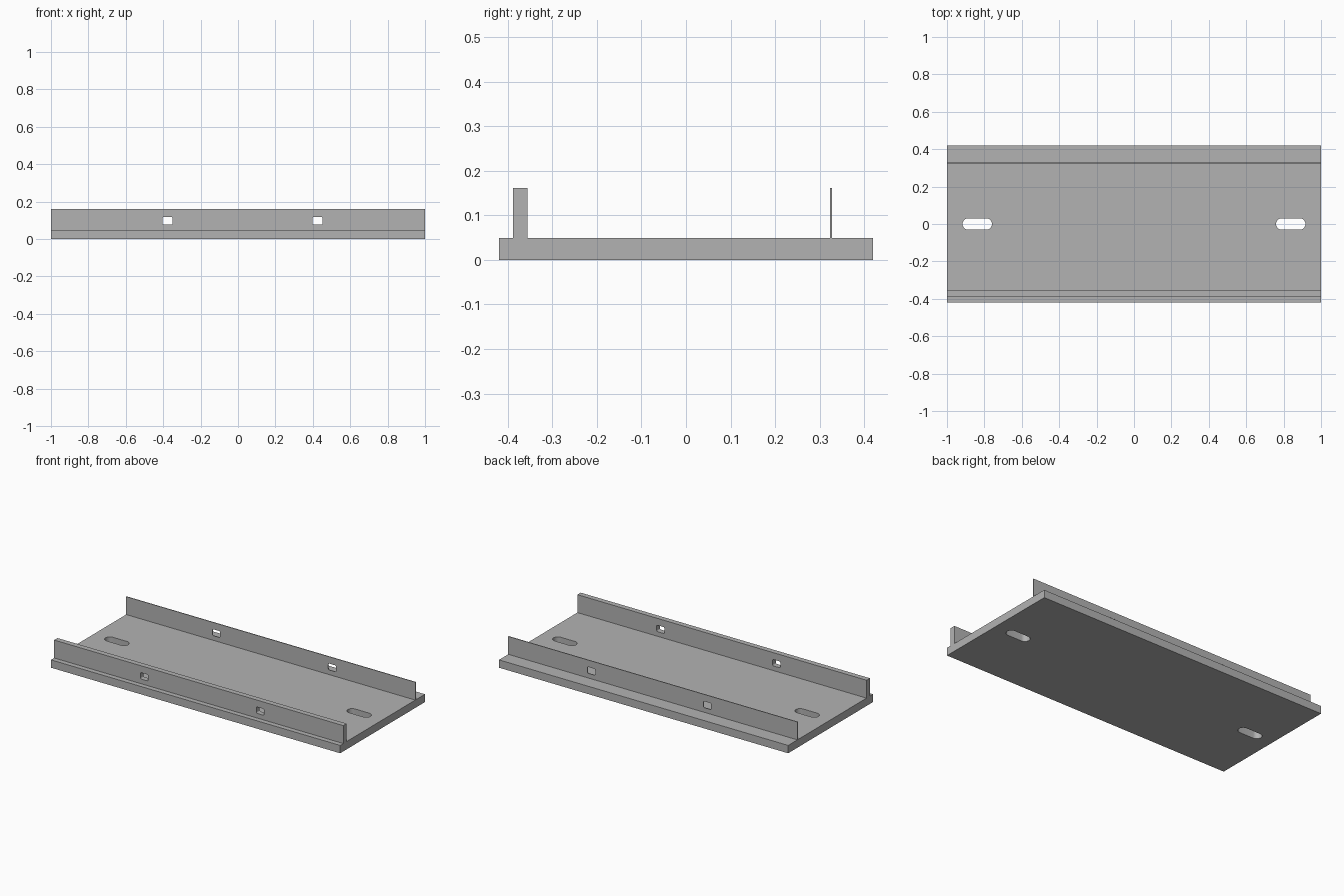
import bpy
from math import pi, cos, sin

old = bpy.data.objects.get("Cube")
if old:
    bpy.data.objects.remove(old, do_unlink=True)

grey = bpy.data.materials.new("light grey metal")
grey.use_nodes = True
colour = (0.45, 0.45, 0.45, 1)
grey.diffuse_color = colour
grey.node_tree.nodes["Principled BSDF"].inputs["Base Color"].default_value = colour


def rounded_rect(cx, cy, w, h, r=0.0, steps=8):
    """Outline of a rectangle, its corners rounded by r."""
    if r == 0:
        steps = 0
    points = []
    for i, (sx, sy) in enumerate([(1, 1), (-1, 1), (-1, -1), (1, -1)]):
        for k in range(steps + 1):
            a = (i + k / max(steps, 1)) * pi / 2
            points.append((cx + sx * (w / 2 - r) + r * cos(a),
                           cy + sy * (h / 2 - r) + r * sin(a)))
    return points


def panel(name, outlines, thickness, location, upright=False):
    """Flat panel: first outline is the edge, the others are holes."""
    curve = bpy.data.curves.new(name, "CURVE")
    curve.dimensions = "2D"
    curve.fill_mode = "BOTH"
    curve.extrude = thickness / 2
    for points in outlines:
        spline = curve.splines.new("POLY")
        spline.points.add(len(points) - 1)
        for p, (x, y) in zip(spline.points, points):
            p.co = (x, y, 0, 1)
        spline.use_cyclic_u = True
    obj = bpy.data.objects.new(name, curve)
    bpy.context.collection.objects.link(obj)
    obj.location = location
    if upright:
        obj.rotation_euler.x = pi / 2
    bpy.ops.object.select_all(action="DESELECT")
    obj.select_set(True)
    bpy.context.view_layer.objects.active = obj
    bpy.ops.object.convert(target="MESH")
    obj = bpy.context.object
    obj.data.materials.clear()
    obj.data.materials.append(grey)
    bpy.ops.object.shade_smooth_by_angle(angle=pi / 6)


LENGTH, DEPTH = 2.0, 0.838
BASE, TOP = 0.049, 0.161

# Base plate with two long mounting slots
slots = [rounded_rect(x, 0, 0.157, 0.06, 0.0299) for x in (-0.838, 0.838)]
panel("base_plate", [rounded_rect(0, 0, LENGTH, DEPTH)] + slots,
      BASE, (0, 0, BASE / 2))

# Thick front rail and thin back rail, each with two small windows
for name, y, thickness in (("front_rail", -0.3715, 0.033),
                           ("back_rail", 0.3255, 0.005)):
    windows = [rounded_rect(x, 0.098, 0.054, 0.04, 0.008, 4)
               for x in (-0.377, 0.425)]
    edge = rounded_rect(0, (BASE + TOP) / 2, LENGTH, TOP - BASE)
    panel(name, [edge] + windows, thickness, (0, y, 0), upright=True)
